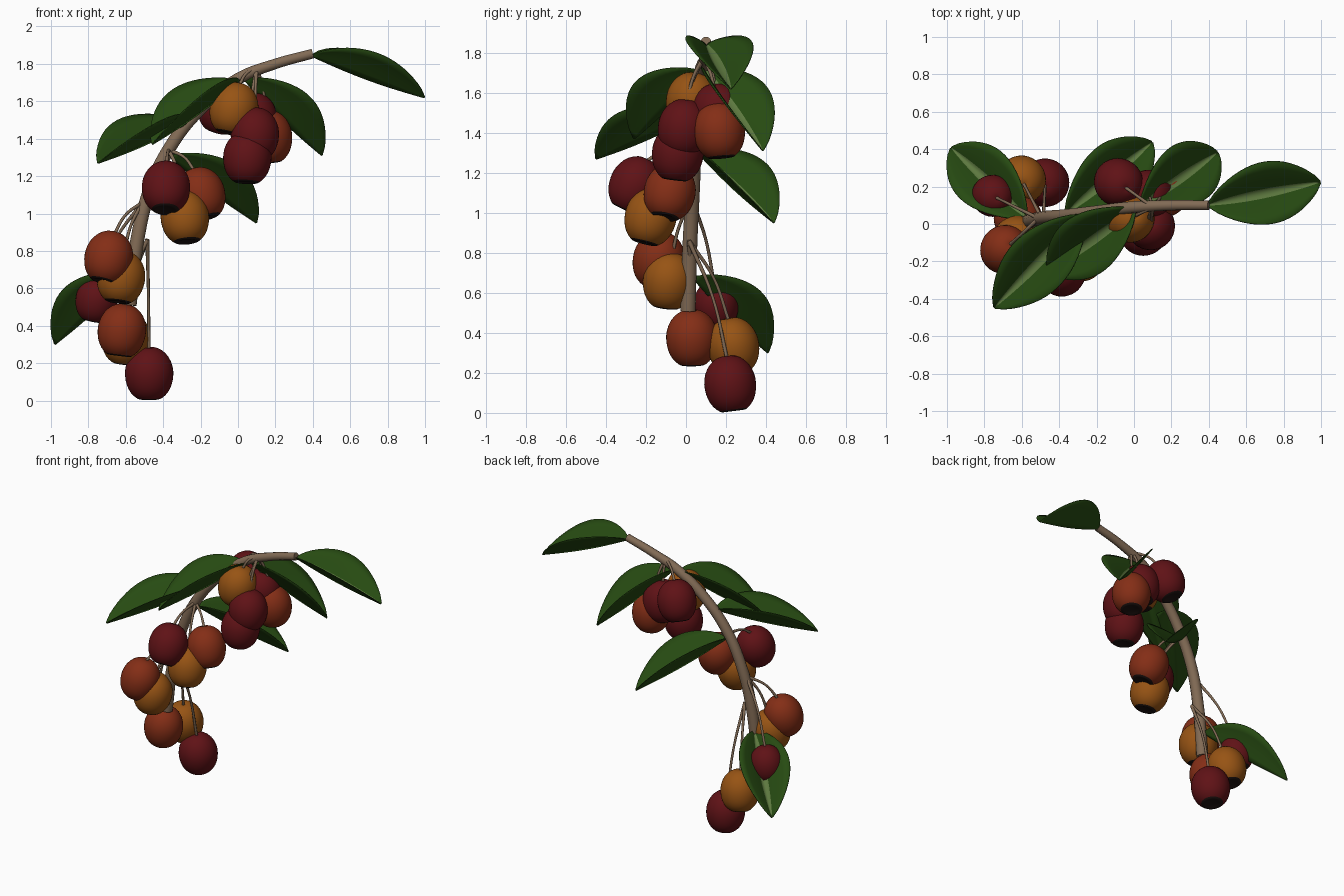
import bpy, bmesh, math
from mathutils import Vector, Matrix

if "Cube" in bpy.data.objects:
    bpy.data.objects.remove(bpy.data.objects["Cube"])


def material(name, rgb):
    m = bpy.data.materials.new(name)
    m.diffuse_color = (*rgb, 1)
    m.use_nodes = True
    m.node_tree.nodes["Principled BSDF"].inputs["Base Color"].default_value = m.diffuse_color
    return m


BARK = material("bark brown", (0.22, 0.145, 0.09))
LEAF = material("leaf green", (0.020, 0.070, 0.006))
VEIN = material("pale vein green", (0.11, 0.19, 0.05))
CALYX = material("calyx black", (0.012, 0.006, 0.005))
DARK = material("dark red", (0.115, 0.006, 0.008))
RUST = material("orange red", (0.23, 0.027, 0.008))
AMBER = material("amber", (0.31, 0.088, 0.007))


def finish(name, bm, mats):
    me = bpy.data.meshes.new(name)
    bmesh.ops.recalc_face_normals(bm, faces=bm.faces)
    for f in bm.faces:
        f.smooth = True
    bm.to_mesh(me)
    bm.free()
    for m in mats:
        me.materials.append(m)
    ob = bpy.data.objects.new(name, me)
    bpy.context.collection.objects.link(ob)
    return ob


def tube(name, points, radii, sides=4):
    """Smooth tapered tube through the points, converted to a mesh."""
    cu = bpy.data.curves.new(name, 'CURVE')
    cu.dimensions = '3D'
    cu.bevel_depth = 1
    cu.bevel_resolution = sides // 2
    cu.resolution_u = 6
    cu.use_fill_caps = True
    sp = cu.splines.new('BEZIER')
    sp.bezier_points.add(len(points) - 1)
    for bp, p, r in zip(sp.bezier_points, points, radii):
        bp.co = p
        bp.radius = r
        bp.handle_left_type = bp.handle_right_type = 'AUTO'
    cu.materials.append(BARK)
    ob = bpy.data.objects.new(name, cu)
    bpy.context.collection.objects.link(ob)
    bpy.ops.object.select_all(action='DESELECT')
    ob.select_set(True)
    bpy.context.view_layer.objects.active = ob
    bpy.ops.object.convert(target='MESH')
    bpy.ops.object.shade_smooth_by_angle(angle=math.radians(50))


# Arching branch, thick at the low end
tube("branch",
     [(-0.58, 0.01, 0.51), (-0.54, 0.02, 0.85), (-0.47, 0.035, 1.13),
      (-0.36, 0.045, 1.36), (-0.20, 0.065, 1.56), (0.0, 0.09, 1.72),
      (0.2, 0.10, 1.80), (0.40, 0.10, 1.855)],
     [0.039, 0.038, 0.036, 0.035, 0.034, 0.032, 0.028, 0.026], 8)

# Fruit: lathed profile, dimpled top, dark sunken calyx underneath
PROFILE = [(0, 0.97), (0.2, 1.04), (0.52, 0.93), (0.82, 0.64), (0.98, 0.24),
           (1.0, -0.12), (0.93, -0.52), (0.76, -0.84), (0.53, -1.03),
           (0.43, -1.08), (0.36, -1.04), (0, -0.98)]


def fruit(name, centre, root, mat, r=0.133):
    c, root = Vector(centre), Vector(root)
    axis = ((root - c).normalized() + Vector((0, 0, 1.2))).normalized()
    bm = bmesh.new()
    vs = [bm.verts.new((x, 0, z)) for x, z in PROFILE]
    edges = [bm.edges.new(p) for p in zip(vs, vs[1:])]
    bmesh.ops.spin(bm, geom=vs + edges, cent=(0, 0, 0), axis=(0, 0, 1),
                   angle=2 * math.pi, steps=20, use_merge=True)
    bmesh.ops.remove_doubles(bm, verts=bm.verts, dist=0.001)
    for f in bm.faces:
        if f.calc_center_median().z < -0.99:
            f.material_index = 1
    turn = Vector((0, 0, 1)).rotation_difference(axis).to_matrix().to_4x4()
    bm.transform(Matrix.Translation(c) @ turn @ Matrix.Scale(r, 4))
    ob = finish(name, bm, [mat, CALYX])
    ob.modifiers.new("round", 'SUBSURF').levels = 1
    # Thin stalk from the branch to the fruit top
    top = c + axis * r * 0.95
    mid = (root + top) / 2 + Vector((top.x - root.x, top.y - root.y, 0.12)) * 0.12
    tube(name + "_stalk", [root, mid, top], [0.011, 0.008, 0.009])


CLUSTERS = [
    ((0.10, 0.09, 1.78), [((-0.02, 0.03, 1.565), AMBER), ((-0.08, 0.22, 1.575), DARK),
                          ((0.09, -0.01, 1.43), DARK), ((0.05, -0.04, 1.305), DARK),
                          ((0.08, 0.16, 1.51), DARK), ((0.16, 0.165, 1.415), RUST)]),
    ((-0.37, 0.04, 1.34), [((-0.385, -0.25, 1.145), DARK), ((-0.20, -0.08, 1.11), RUST),
                           ((-0.285, -0.175, 0.985), AMBER)]),
    ((-0.51, 0.03, 1.06), [((-0.69, -0.135, 0.77), RUST), ((-0.625, -0.085, 0.665), AMBER),
                           ((-0.755, 0.15, 0.545), DARK)]),
    ((-0.485, 0.015, 0.86), [((-0.62, 0.03, 0.38), RUST), ((-0.60, 0.235, 0.34), AMBER),
                             ((-0.475, 0.22, 0.15), DARK)]),
]
for i, (root, fruits) in enumerate(CLUSTERS, 1):
    for j, (centre, mat) in enumerate(fruits, 1):
        small = 0.115 if centre[0] < -0.7 else 0.133
        fruit(f"fruit_{i}_{j}", centre, root, mat, small)


# Leaf: V-folded blade with a pale strip along the midrib
def leaf(name, base, tip, width=0.165, lift=0.14, n=18):
    base, tip = Vector(base), Vector(tip)
    along = (tip - base).normalized()
    side = along.cross(Vector((0, 0, 1))).normalized()
    normal = side.cross(along)
    bm = bmesh.new()
    rows = []
    for i in range(n + 1):
        t = 0.005 + 0.99 * i / n
        s = math.sin(math.pi * t ** 0.92) ** 0.78
        mid = base.lerp(tip, t) - normal * 0.015 * math.sin(math.pi * t)
        row = []
        for u in (-1, -0.72, -0.42, -0.15, 0, 0.15, 0.42, 0.72, 1):
            rise = lift * s * (1.25 * abs(u) - 0.25 * u * u)
            row.append(bm.verts.new(mid + side * width * s * u + normal * rise))
        rows.append(row)
    for a, b in zip(rows, rows[1:]):
        for k in range(8):
            f = bm.faces.new((a[k], a[k + 1], b[k + 1], b[k]))
            f.material_index = 1 if k in (3, 4) else 0
    ob = finish(name, bm, [LEAF, VEIN, LEAF, LEAF])
    if sum((p.normal for p in ob.data.polygons), Vector()).z < 0:
        ob.data.flip_normals()
    # Thin sheet whose underside is plain green
    so = ob.modifiers.new("thickness", 'SOLIDIFY')
    so.thickness = 0.005
    so.offset = -1
    so.material_offset = 2
    so.material_offset_rim = 2


LEAVES = [((0.39, 0.10, 1.845), (1.0, 0.225, 1.62)),
          ((-0.26, 0.05, 1.49), (-0.75, -0.45, 1.27)),
          ((0.01, 0.08, 1.71), (-0.46, -0.26, 1.37)),
          ((-0.37, 0.05, 1.31), (0.10, 0.44, 0.95)),
          ((0.03, 0.09, 1.72), (0.45, 0.385, 1.31)),
          ((-0.57, 0.03, 0.68), (-0.98, 0.41, 0.30))]
for i, (base, tip) in enumerate(LEAVES, 1):
    leaf(f"leaf_{i}", base, tip)
